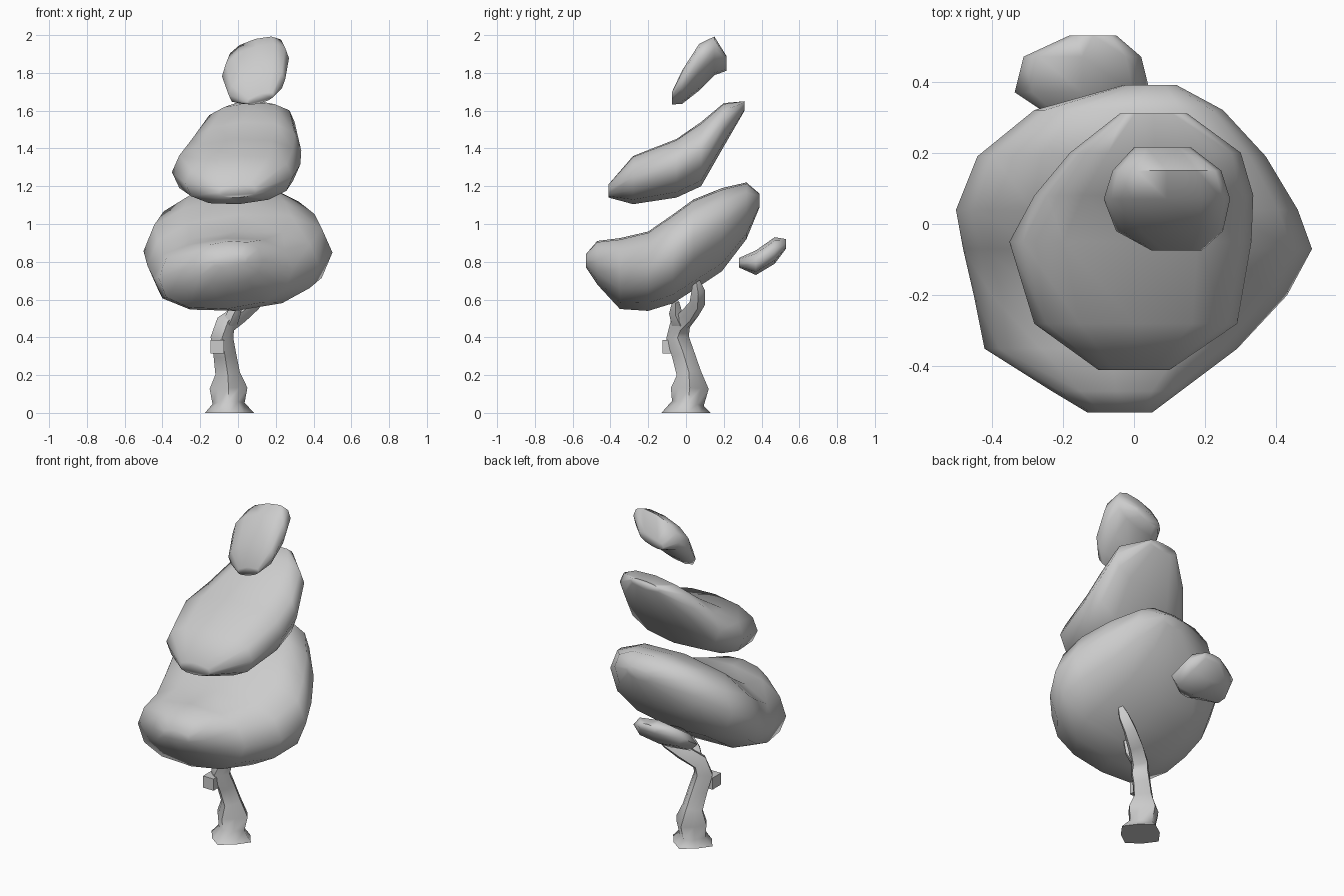
import bpy, bmesh
from math import cos, sin, pi, radians
from mathutils import Vector

if "Cube" in bpy.data.objects:
    bpy.data.objects.remove(bpy.data.objects["Cube"])


def loft(name, rings, angle=60):
    """Skin a list of equal-length point rings and cap both ends."""
    bm = bmesh.new()
    loops = [[bm.verts.new(p) for p in ring] for ring in rings]
    n = len(loops[0])
    for a, b in zip(loops, loops[1:]):
        for i in range(n):
            j = (i + 1) % n
            bm.faces.new((a[i], a[j], b[j], b[i]))
    bm.faces.new(loops[0])
    bm.faces.new(loops[-1])
    bmesh.ops.recalc_face_normals(bm, faces=bm.faces[:])
    mesh = bpy.data.meshes.new(name)
    bm.to_mesh(mesh)
    bm.free()
    ob = bpy.data.objects.new(name, mesh)
    bpy.context.collection.objects.link(ob)
    bpy.ops.object.select_all(action='DESELECT')
    ob.select_set(True)
    bpy.context.view_layer.objects.active = ob
    bpy.ops.object.shade_smooth_by_angle(angle=radians(angle))
    return ob


def spow(v, e):
    return (abs(v) ** e) * (1 if v >= 0 else -1)


def foliage(name, stations, slope=0.0, n=12, e=0.85):
    """Leaf pad from sections along y: (y, left, right, bottom, top)."""
    rings = []
    for y, xl, xr, zb, zt in stations:
        ring = []
        for i in range(n):
            a = 2 * pi * i / n
            dx = (xr - xl) / 2 * spow(cos(a), e)
            dz = (zt - zb) / 2 * spow(sin(a), e)
            ring.append(((xl + xr) / 2 + dx, y, (zb + zt) / 2 + dz + slope * dx))
        rings.append(ring)
    return loft(name, rings, 75)


def limb(name, path, n=8):
    """Tapered branch of slightly diamond section along (x, y, z, radius)."""
    pts = [Vector(p[:3]) for p in path]
    rings = []
    for k, p in enumerate(pts):
        if k == 0:
            t = Vector((0, 0, 1))
        else:
            t = (pts[min(k + 1, len(pts) - 1)] - pts[k - 1]).normalized()
        u = Vector((0, 1, 0)).cross(t).normalized()
        v = t.cross(u)
        ring = []
        for i in range(n):
            a = 2 * pi * i / n
            r = path[k][3] * (0.82 if i % 2 else 1)
            ring.append(p + r * (cos(a) * u + sin(a) * v))
        rings.append(ring)
    return loft(name, rings)


# Leaf pads, largest at the bottom
foliage("lower_foliage", [
    (-0.53, -0.13, 0.05, 0.77, 0.84), (-0.47, -0.23, 0.13, 0.68, 0.91),
    (-0.35, -0.42, 0.29, 0.55, 0.925), (-0.20, -0.45, 0.43, 0.54, 0.96),
    (-0.07, -0.48, 0.50, 0.58, 1.05), (0.04, -0.50, 0.46, 0.65, 1.13),
    (0.19, -0.44, 0.37, 0.75, 1.19), (0.32, -0.28, 0.25, 0.92, 1.22),
    (0.39, -0.03, 0.12, 1.09, 1.16)], slope=0.07)
foliage("middle_foliage", [
    (-0.41, -0.10, 0.10, 1.14, 1.21), (-0.28, -0.28, 0.29, 1.105, 1.36),
    (-0.05, -0.35, 0.33, 1.14, 1.45), (0.08, -0.28, 0.335, 1.20, 1.54),
    (0.20, -0.18, 0.30, 1.41, 1.64), (0.31, -0.04, 0.15, 1.60, 1.65)], slope=0.06)
foliage("top_foliage", [
    (-0.075, 0.05, 0.19, 1.64, 1.69), (-0.02, -0.05, 0.25, 1.65, 1.80),
    (0.07, -0.085, 0.27, 1.72, 1.94), (0.15, -0.06, 0.245, 1.80, 1.98),
    (0.215, 0.0, 0.16, 1.82, 1.88)], slope=0.27)
foliage("back_foliage", [
    (0.28, -0.20, -0.08, 0.77, 0.82), (0.37, -0.335, 0.045, 0.73, 0.86),
    (0.47, -0.31, 0.02, 0.79, 0.93), (0.53, -0.18, -0.05, 0.87, 0.92)], n=8)

# Trunk bending left, then curving up into the main branch
limb("trunk", [
    (-0.045, 0.0, 0.0, 0.13), (-0.05, 0.01, 0.05, 0.085),
    (-0.05, 0.02, 0.13, 0.10), (-0.055, 0.015, 0.21, 0.065),
    (-0.07, -0.015, 0.31, 0.06), (-0.085, -0.045, 0.40, 0.06),
    (-0.065, -0.03, 0.47, 0.055), (0.01, 0.02, 0.525, 0.05),
    (0.08, 0.06, 0.58, 0.042), (0.125, 0.065, 0.645, 0.036),
    (0.14, 0.055, 0.70, 0.018)])
# Short fork
limb("fork_branch", [
    (-0.05, -0.03, 0.46, 0.045), (-0.02, -0.055, 0.53, 0.035),
    (0.01, -0.055, 0.59, 0.018)])
# Cut stub on the front of the trunk
bpy.ops.mesh.primitive_cube_add(size=1, location=(-0.11, -0.085, 0.35))
stub = bpy.context.object
stub.name = "cut_stub"
stub.scale = (0.07, 0.08, 0.07)
